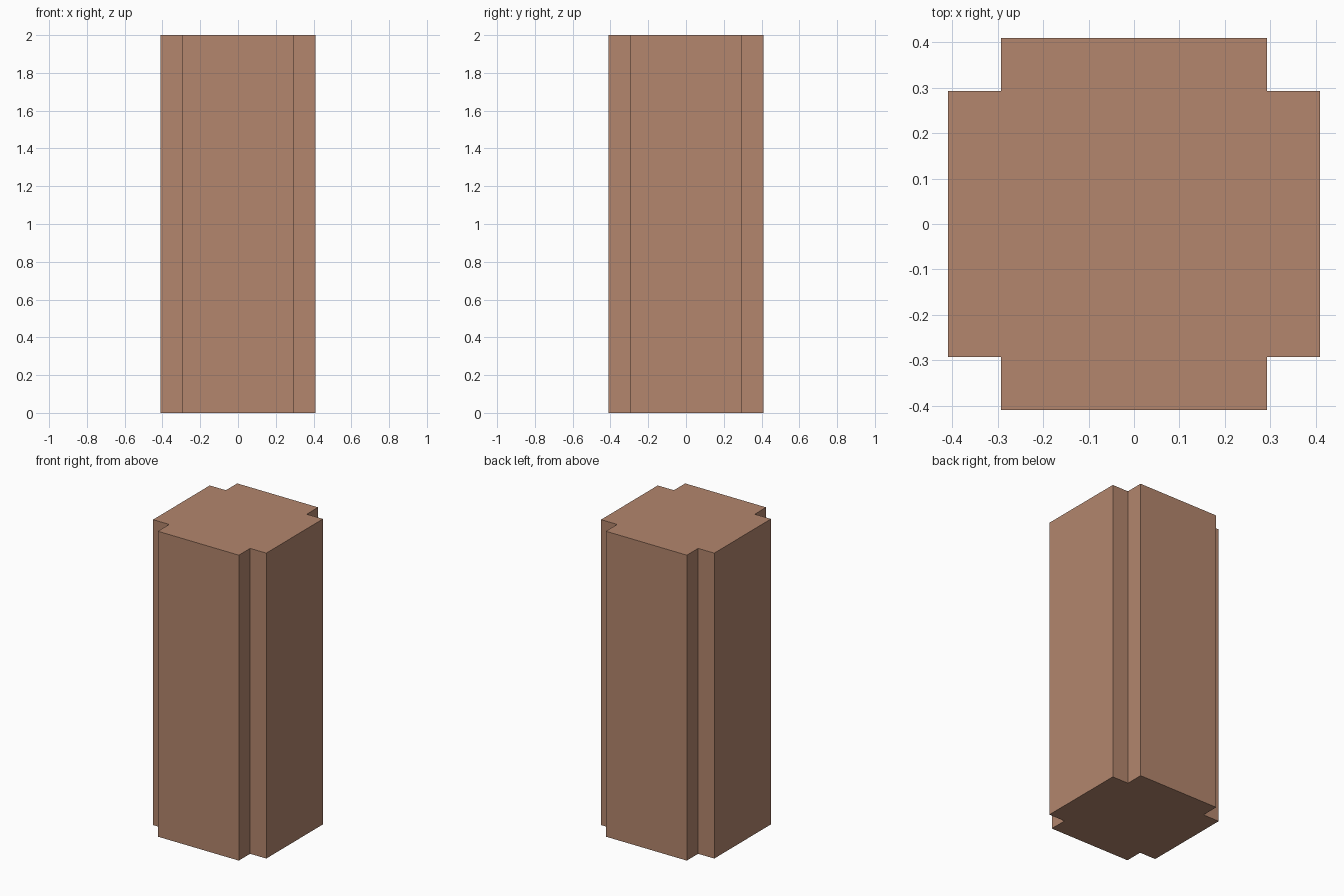
import bpy
import bmesh

if "Cube" in bpy.data.objects:
    bpy.data.objects.remove(bpy.data.objects["Cube"])

OUTER, INNER, HEIGHT = 0.41, 0.293, 2.0

# Single clay-brown colour
clay = bpy.data.materials.new("clay brown")
clay.diffuse_color = (0.451, 0.238, 0.153, 1.0)
clay.use_nodes = True
clay.node_tree.nodes["Principled BSDF"].inputs["Base Color"].default_value = clay.diffuse_color

# Cross-shaped profile: one notched corner, turned four times
corner = [(OUTER, INNER), (INNER, INNER), (INNER, OUTER)]
profile = []
for _ in range(4):
    profile += corner
    corner = [(-y, x) for x, y in corner]

# Extrude the profile into the pillar
bm = bmesh.new()
base = bm.faces.new([bm.verts.new((x, y, 0)) for x, y in profile])
ext = bmesh.ops.extrude_face_region(bm, geom=[base], use_keep_orig=True)
top = [v for v in ext["geom"] if isinstance(v, bmesh.types.BMVert)]
bmesh.ops.translate(bm, verts=top, vec=(0, 0, HEIGHT))
bmesh.ops.recalc_face_normals(bm, faces=bm.faces)

mesh = bpy.data.meshes.new("notched_pillar")
bm.to_mesh(mesh)
bm.free()
mesh.materials.append(clay)
pillar = bpy.data.objects.new("notched_pillar", mesh)
bpy.context.collection.objects.link(pillar)
